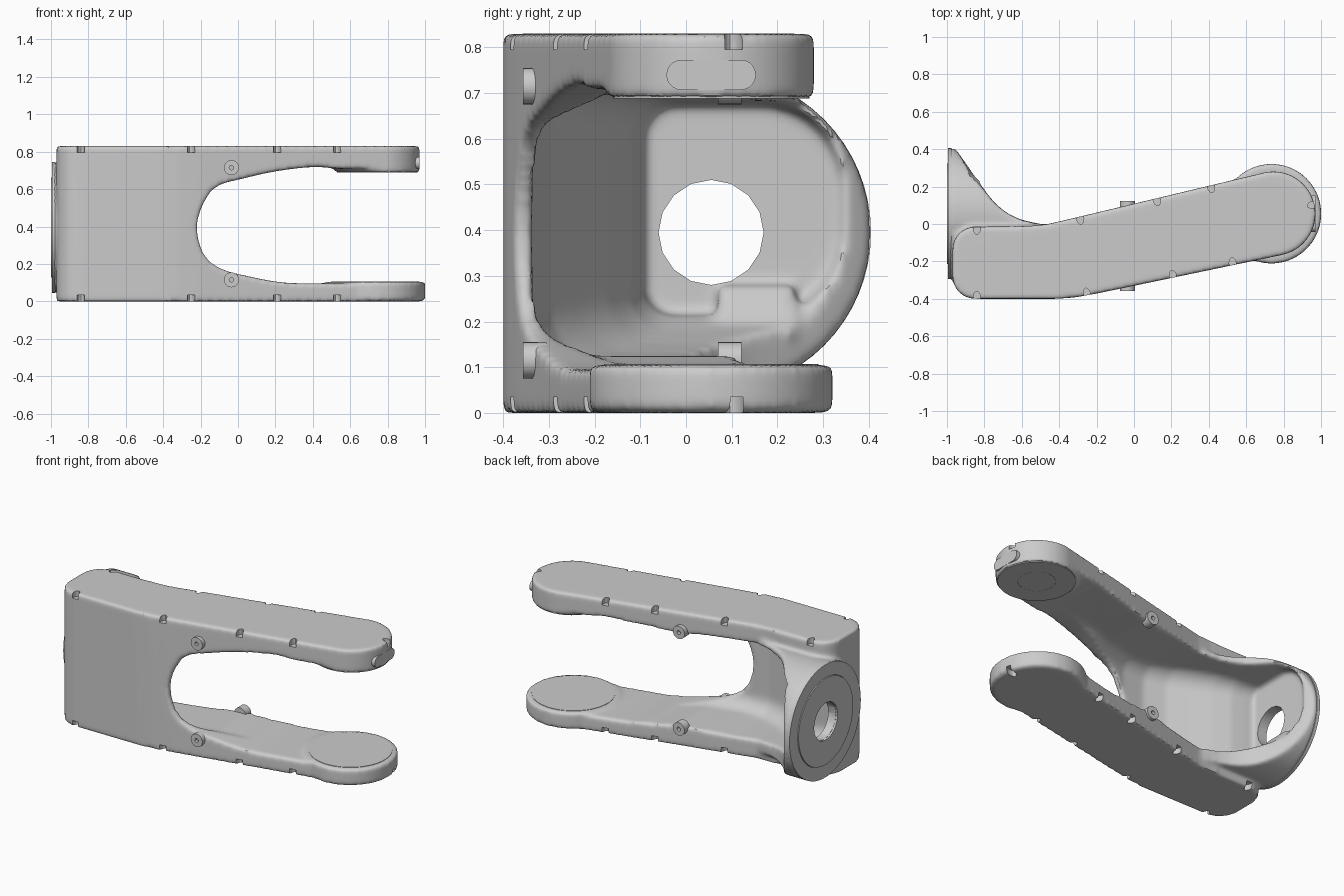
import bpy, bmesh, math
from mathutils import Matrix, Vector

if "Cube" in bpy.data.objects:
    bpy.data.objects.remove(bpy.data.objects["Cube"])

FC = (0.055, 0.395)          # flange centre (y, z)
EC = (0.745, 0.055)          # arm end centre (x, y)


def finish(name, bm):
    bmesh.ops.recalc_face_normals(bm, faces=bm.faces)
    me = bpy.data.meshes.new(name)
    bm.to_mesh(me)
    bm.free()
    ob = bpy.data.objects.new(name, me)
    bpy.context.collection.objects.link(ob)
    return ob


def loft(name, rings):
    bm = bmesh.new()
    vs = [[bm.verts.new(p) for p in r] for r in rings]
    n = len(vs[0])
    for a, b in zip(vs, vs[1:]):
        for i in range(n):
            j = (i + 1) % n
            bm.faces.new((a[i], a[j], b[j], b[i]))
    bm.faces.new(vs[0])
    bm.faces.new(vs[-1])
    return finish(name, bm)


def place(axis, u, v, w):
    return {'z': (u, v, w), 'y': (u, w, v), 'x': (w, u, v)}[axis]


def prism(name, pts, axis, a, b):
    return loft(name, [[place(axis, u, v, w) for u, v in pts] for w in (a, b)])


def arc(c, r, a0, a1, n, ry=None):
    ry = ry or r
    out = []
    for i in range(n + 1):
        t = math.radians(a0 + (a1 - a0) * i / n)
        out.append((c[0] + r * math.cos(t), c[1] + ry * math.sin(t)))
    return out


def disc(name, c, r, axis, a, b, n=64):
    return prism(name, arc(c, r, 0, 360, n)[:-1], axis, a, b)


def ring(name, c, ro, ri, axis, a, b, n=64):
    sec = [(ro, a), (ro, b), (ri, b), (ri, a)]
    bm = bmesh.new()
    loops = []
    for i in range(n):
        t = 2 * math.pi * i / n
        loops.append([bm.verts.new(place(axis, c[0] + r * math.cos(t), c[1] + r * math.sin(t), w)) for r, w in sec])
    for i in range(n):
        p, q = loops[i], loops[(i + 1) % n]
        for k in range(4):
            m = (k + 1) % 4
            bm.faces.new((p[k], p[m], q[m], q[k]))
    return finish(name, bm)


def spline(pts, n=6):
    P = [Vector(p) for p in pts]
    P = [2 * P[0] - P[1]] + P + [2 * P[-1] - P[-2]]
    out = []
    for i in range(1, len(P) - 2):
        p0, p1, p2, p3 = P[i - 1:i + 3]
        for k in range(n):
            t = k / n
            out.append(tuple(0.5 * (2 * p1 + (p2 - p0) * t + (2 * p0 - 5 * p1 + 4 * p2 - p3) * t * t
                                    + (3 * p1 - p0 - 3 * p2 + p3) * t ** 3)))
    return out + [tuple(pts[-1])]


def apply(ob, kind, **kw):
    m = ob.modifiers.new(kind, kind)
    for k, v in kw.items():
        setattr(m, k, v)
    bpy.context.view_layer.objects.active = ob
    bpy.ops.object.modifier_apply(modifier=m.name)


def boolean(ob, other, op):
    apply(ob, 'BOOLEAN', object=other, operation=op, solver='EXACT')
    bpy.data.objects.remove(other)


# main block from the top outline
outline = ([(-0.42, -0.4), (-0.32, -0.393), (-0.2, -0.372)]
           + arc(EC, 0.225, -78, 103.3, 30)
           + [(-0.38, 0.018), (-0.46, 0.0), (-0.55, -0.01)]
           + arc((-0.85, -0.135), 0.12, 90, 180, 8)
           + arc((-0.85, -0.28), 0.12, 180, 270, 8))
body = prism("fork_body", outline, 'z', 0, 0.83)

# fork opening seen from the front
mouth = spline([(0.55, 0.708), (0.4, 0.718), (0.2, 0.695), (0.0, 0.65), (-0.1, 0.62), (-0.17, 0.55),
                (-0.22, 0.40), (-0.18, 0.25), (-0.09, 0.175), (0.05, 0.135), (0.25, 0.10), (0.5, 0.095)])
mouth = [(1.2, 0.708)] + mouth + [(1.2, 0.095)]
boolean(body, prism("mouth_cutter", mouth, 'y', -1, 1), 'DIFFERENCE')

# arm end discs
boolean(body, disc("upper_end", EC, 0.2255, 'z', 0.69, 0.829), 'UNION')
boolean(body, disc("lower_end", (0.735, 0.055), 0.266, 'z', 0.0005, 0.105), 'UNION')

# flange flare: round drum trimmed by the top-view slope
flare = disc("flare", FC, 0.35, 'x', -0.988, -0.45, 80)
slope = spline([(-0.96, 0.41), (-0.9, 0.325), (-0.82, 0.21), (-0.73, 0.10), (-0.62, 0.03), (-0.45, -0.01)])
boolean(flare, prism("slope_cutter", [(-1.1, -0.5), (-1.1, 0.45), (-0.97, 0.45)] + slope + [(-0.4, -0.5)],
                     'z', -0.2, 1), 'INTERSECT')
boolean(body, flare, 'UNION')

# hollow interior, open to the back
def section(x, y0, y1, z0, z1, rl, rr):
    pts = []
    for cy, cz, r, a in ((y1 - rr, z1 - rr, rr, 0), (y0 + rl, z1 - rl, rl, 90),
                         (y0 + rl, z0 + rl, rl, 180), (y1 - rr, z0 + rr, rr, 270)):
        pts += [(x, y, z) for y, z in arc((cy, cz), r, a, a + 90, 8)]
    return pts

keys = [(-0.937, -0.09, 0.34, 0.215, 0.675, 0.07, 0.19),
        (-0.88, -0.10, 0.36, 0.21, 0.68, 0.07, 0.19),
        (-0.80, -0.12, 0.60, 0.18, 0.685, 0.08, 0.15),
        (-0.70, -0.17, 0.60, 0.15, 0.695, 0.10, 0.13),
        (-0.60, -0.23, 0.60, 0.13, 0.705, 0.11, 0.11),
        (-0.48, -0.30, 0.60, 0.118, 0.715, 0.11, 0.09),
        (-0.35, -0.34, 0.60, 0.115, 0.715, 0.10, 0.08),
        (-0.20, -0.335, 0.60, 0.12, 0.71, 0.09, 0.08),
        (0.0, -0.28, 0.60, 0.125, 0.695, 0.09, 0.07),
        (0.12, -0.22, 0.60, 0.11, 0.705, 0.07, 0.07),
        (0.45, -0.17, 0.60, 0.095, 0.722, 0.06, 0.06)]
boolean(body, loft("cavity_cutter", [section(*k) for k in keys]), 'DIFFERENCE')

# sloped ledge at the foot of the flange pocket
boolean(body, prism("pocket_ledge", [(-0.95, 0.28), (-0.90, 0.278), (-0.82, 0.17), (-0.95, 0.13)],
                    'y', 0.07, 0.24), 'UNION')

# cast-style rounding of all edges
apply(body, 'REMESH', mode='VOXEL', voxel_size=0.011)
apply(body, 'SMOOTH', factor=0.5, iterations=12)
apply(body, 'DECIMATE', ratio=0.4)

# flange bore and edge notches
boolean(body, disc("bore_cutter", FC, 0.115, 'x', -1.1, -0.8, 16), 'DIFFERENCE')
notches = [(-0.84, -0.4, 90), (-0.25, -0.382, 102), (0.21, -0.287, 102), (0.53, -0.22, 102),
           (-0.84, -0.015, 90), (-0.29, 0.038, 103), (0.12, 0.137, 103), (0.41, 0.207, 103), (0.966, 0.105, 13)]
bm = bmesh.new()
for x, y, ang in notches:
    for z in (0.01, 0.82):
        mat = (Matrix.Translation((x, y, z)) @ Matrix.Rotation(math.radians(ang), 4, 'Z')
               @ Matrix.Diagonal((2.0, 1, 1, 1)))
        bmesh.ops.create_cone(bm, cap_ends=True, segments=16, radius1=0.02, radius2=0.02, depth=0.05, matrix=mat)
boolean(body, finish("notch_cutter", bm), 'DIFFERENCE')

parts = [body]
# flange mounting faces
parts.append(ring("flange_outer_ring", FC, 0.35, 0.27, 'x', -0.995, -0.975))
parts.append(ring("flange_inner_ring", FC, 0.268, 0.115, 'x', -1.0, -0.975))
# bearing pads on the two arm ends
parts.append(ring("upper_pad_ring", EC, 0.215, 0.105, 'z', 0.688, 0.70))
parts.append(disc("upper_pad_centre", EC, 0.104, 'z', 0.688, 0.70))
parts.append(disc("lower_pad", (0.735, 0.055), 0.235, 'z', 0.09, 0.107))
# oval plug on the upper arm tip
oval = arc((0.12, 0.74), 0.033, -90, 90, 10) + arc((-0.01, 0.74), 0.033, 90, 270, 10)
parts.append(prism("tip_plug", oval, 'x', 0.90, 0.97))
# side bosses, front and back of both arms
for z, tier in ((0.115, "lower"), (0.715, "upper")):
    for side, a, b in (("front", -0.357, -0.305), ("back", 0.07, 0.122)):
        parts.append(ring(f"{tier}_{side}_boss", (-0.035, z), 0.04, 0.012, 'y', a, b, 24))

for ob in parts:
    bpy.ops.object.select_all(action='DESELECT')
    ob.select_set(True)
    bpy.context.view_layer.objects.active = ob
    bpy.ops.object.shade_smooth_by_angle(angle=math.radians(35))
